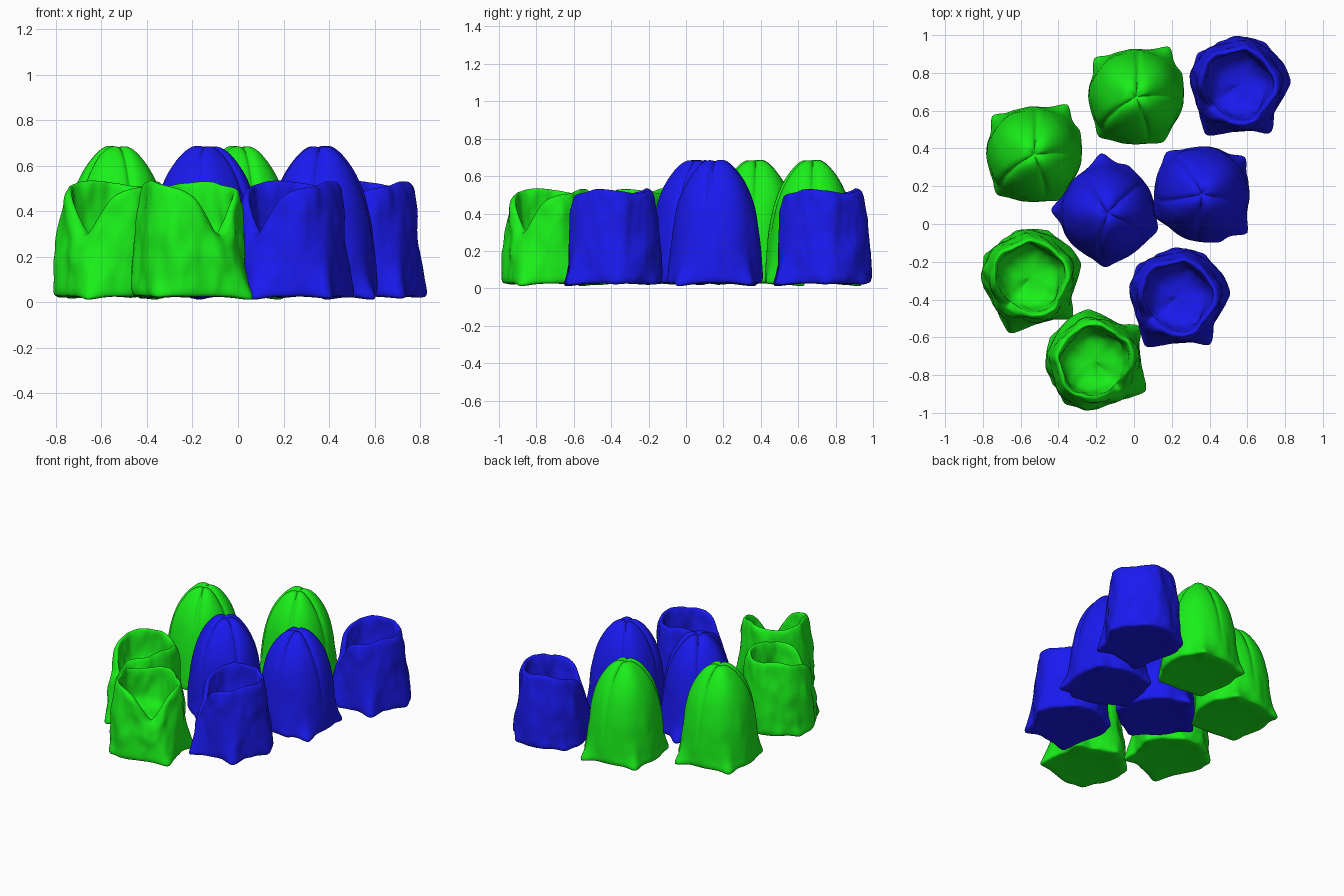
import bpy, bmesh, math
from mathutils import Vector, noise

if "Cube" in bpy.data.objects:
    bpy.data.objects.remove(bpy.data.objects["Cube"])

SEG = 128


def material(name, colour):
    m = bpy.data.materials.new(name)
    m.diffuse_color = colour
    m.use_nodes = True
    m.node_tree.nodes["Principled BSDF"].inputs["Base Color"].default_value = m.diffuse_color
    return m


green = material("green", (0.01, 0.87, 0.01, 1))
blue = material("blue", (0.01, 0.01, 0.87, 1))


def delta(a, degrees):
    # signed angle between a and a direction in degrees
    return (a - math.radians(degrees) + math.pi) % (2 * math.pi) - math.pi


def resample(points, steps):
    # smooth curve through the profile points
    out = []
    for i in range(len(points) - 1):
        p = [Vector(points[min(max(i + k, 0), len(points) - 1)]) for k in (-1, 0, 1, 2)]
        for s in range(steps):
            t = s / steps
            out.append(0.5 * (2 * p[1] + (p[2] - p[0]) * t
                              + (2 * p[0] - 5 * p[1] + 4 * p[2] - p[3]) * t * t
                              + (3 * p[1] - p[0] - 3 * p[2] + p[3]) * t ** 3))
    return out + [Vector(points[-1])]


def toes(a, r, z, spec):
    # pointed feet flaring out of the bottom edge
    out = 0.0
    for deg, size, width in spec:
        out += size * math.exp(-abs(delta(a, deg) / width) ** 1.6)
    k = math.exp(-(max(z - 0.03, 0) / 0.08) ** 1.3) * min(1, (r / 0.25) ** 4)
    return out * k, -0.3 * out * k


def wrinkle(a, r, z, amount):
    p = Vector((r * math.cos(a) * 9, r * math.sin(a) * 9, z * 5))
    return amount * (noise.noise(p) + 0.5 * noise.noise(p * 2.1))


def closed_shape(a, r, z, i, n):
    # four petals divided by creases that fade towards the base
    dr, dz = toes(a, r, z, [(56, .075, .2), (28, .02, .2), (137, .055, .2),
                            (-132, .045, .22), (-60, .03, .25)])
    up = min(max((z - 0.12) / 0.4, 0), 1)
    upper = i > n * 0.35
    if upper:
        for deg, bend in ((84, 10), (3, -8), (213, 25), (292, -18)):
            d = abs(delta(a, deg + bend * (0.69 - z)))
            g = math.exp(-(d * max(r, 0.03) / 0.014)) * up
            dr -= 0.016 * g * min(1, r / 0.06)
            dz -= 0.012 * g * min(1, r / 0.04)
        dr += 0.006 * math.cos(4 * (a - 0.8)) * up * min(1, r / 0.1)
    return r + dr + wrinkle(a, r, z, 0.007) * min(1, r / 0.2) * (1 - 0.7 * up), z + dz


def open_shape(a, r, z, i, n):
    # cup whose rim dips to a notch on one side
    dr, dz = toes(a, r, z, [(-123, .065, .2), (-55, .045, .2), (2, .025, .18),
                            (58, .03, .2), (143, .025, .22)])
    d = delta(a, -140)
    drop = 0.23 * math.exp(-abs(d / 0.55) ** 1.7) + 0.012 * (1 - math.cos(3 * a + 1))
    k = max(z / 0.53, 0) ** 2
    if i > n * 0.66:
        k = max((z - 0.2) / 0.33, 0) ** 1.5
    dz -= drop * k
    # folds in the wall, and a lip pulled inwards at the notch
    side = min(1, r / 0.15)
    dr += 0.007 * math.sin(5 * a + 4 * z) * side
    dr -= 0.035 * math.exp(-(d / 0.4) ** 2) * k * side
    return r + dr + wrinkle(a, r, z, 0.016) * side, z + dz + wrinkle(a + 2, r, z, 0.008) * k


CLOSED = [(0, .03), (.12, .03), (.225, .028), (.25, .045), (.25, .10), (.244, .2), (.232, .33),
          (.205, .46), (.165, .56), (.115, .635), (.068, .678), (.03, .688), (0, .668)]
OPEN = [(0, .03), (.12, .03), (.225, .026), (.25, .045), (.25, .11), (.243, .22), (.232, .35),
        (.216, .47), (.203, .52), (.188, .53), (.178, .50), (.172, .42), (.155, .32),
        (.10, .265), (0, .25)]


def build(name, profile, shape, x, y, turn, mat):
    pts = resample(profile, 4)
    n = len(pts)
    bm = bmesh.new()
    rows = []
    for i, (r, z) in enumerate(pts):
        if i in (0, n - 1):
            rows.append([bm.verts.new((0, 0, z))] * SEG)
            continue
        row = []
        for j in range(SEG):
            a = 2 * math.pi * j / SEG
            rr, zz = shape(a, max(r, 0.002), z, i, n)
            row.append(bm.verts.new((rr * math.cos(a), rr * math.sin(a), max(zz, 0))))
        rows.append(row)
    for lo, hi in zip(rows, rows[1:]):
        for j in range(SEG):
            k = (j + 1) % SEG
            ring = list(dict.fromkeys((lo[j], lo[k], hi[k], hi[j])))
            bm.faces.new(ring).smooth = True
    bmesh.ops.recalc_face_normals(bm, faces=bm.faces)
    me = bpy.data.meshes.new(name)
    bm.to_mesh(me)
    bm.free()
    me.materials.append(mat)
    ob = bpy.data.objects.new(name, me)
    ob.location = (x, y, 0)
    ob.rotation_euler.z = math.radians(turn)
    bpy.context.collection.objects.link(ob)


# closed buds
build("closed_bud_green_left", CLOSED, closed_shape, -.53, .37, 0, green)
build("closed_bud_green_back", CLOSED, closed_shape, .01, .675, 0, green)
build("closed_bud_blue_centre", CLOSED, closed_shape, -.14, .06, 40, blue)
build("closed_bud_blue_right", CLOSED, closed_shape, .36, .16, -97, blue)
# open cups
build("open_cup_blue_back", OPEN, open_shape, .55, .735, 0, blue)
build("open_cup_blue_front", OPEN, open_shape, .23, -.385, 0, blue)
build("open_cup_green_left", OPEN, open_shape, -.55, -.285, 12, green)
build("open_cup_green_front", OPEN, open_shape, -.21, -.73, 93, green)
